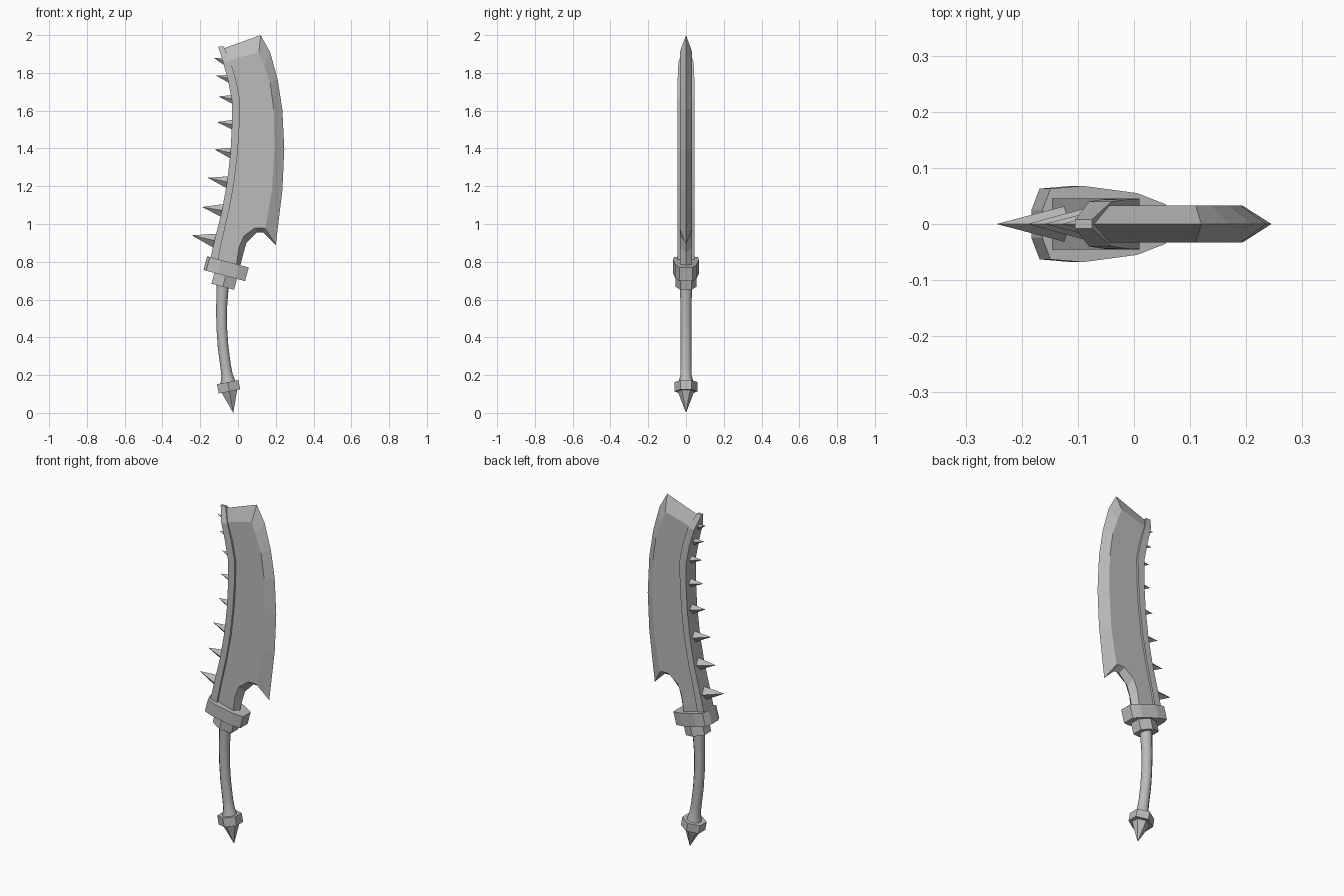
import bpy, bmesh, math
from mathutils import Vector, Matrix

cube = bpy.data.objects.get("Cube")
if cube:
    bpy.data.objects.remove(cube)

steel = bpy.data.materials.new("grey_steel")
steel.use_nodes = True
grey = (0.5, 0.5, 0.5, 1)
steel.diffuse_color = grey
steel.node_tree.nodes["Principled BSDF"].inputs["Base Color"].default_value = grey


def loft(name, rings, smooth=False):
    """Skin a list of equal-length rings and cap both ends."""
    bm = bmesh.new()
    rows = [[bm.verts.new(p) for p in ring] for ring in rings]
    n = len(rows[0])
    for a, b in zip(rows, rows[1:]):
        for i in range(n):
            j = (i + 1) % n
            bm.faces.new((a[i], a[j], b[j], b[i]))
    bm.faces.new(rows[0][::-1])
    bm.faces.new(rows[-1])
    bmesh.ops.remove_doubles(bm, verts=bm.verts, dist=1e-5)
    bmesh.ops.recalc_face_normals(bm, faces=bm.faces)
    mesh = bpy.data.meshes.new(name)
    bm.to_mesh(mesh)
    bm.free()
    mesh.materials.append(steel)
    obj = bpy.data.objects.new(name, mesh)
    bpy.context.collection.objects.link(obj)
    if smooth:
        bpy.ops.object.select_all(action='DESELECT')
        obj.select_set(True)
        bpy.context.view_layer.objects.active = obj
        bpy.ops.object.shade_smooth_by_angle(angle=math.radians(40))
    return obj


def block(name, half_plan, height, x, z, tilt):
    """Upright prism with a plan mirrored in y, tilted about the y axis."""
    plan = half_plan + [(px, -py) for px, py in reversed(half_plan) if py]
    place = Matrix.Translation((x, 0, z)) @ Matrix.Rotation(math.radians(tilt), 4, 'Y')
    rings = [[place @ Vector((px, py, s * height / 2)) for px, py in plan] for s in (-1, 1)]
    loft(name, rings)
    return rings


# Blade: (edge x, edge z, flat x, flat z) around the outline
outline = [
    (-.075, 1.93, -.055, 1.865), (.12, 2, .11, 1.91),            # top
    (.17, 1.91, .137, 1.84), (.21, 1.765, .17, 1.745),           # cutting edge
    (.235, 1.605, .19, 1.605), (.245, 1.395, .193, 1.395),
    (.235, 1.18, .18, 1.18), (.2, .89, .145, .975),
    (.135, .955, .13, .98), (.1, .955, .09, .98),                # notch
    (.045, .9, .03, .935), (.03, .85, .005, .875), (0, .73, -.015, .74),
    (-.13, .77, -.13, .77), (-.1, .92, -.1, .92),                # under the spine
    (-.035, 1.22, -.035, 1.22), (-.01, 1.525, -.01, 1.525),
    (-.01, 1.66, -.01, 1.66), (-.03, 1.77, -.03, 1.77),
]
thick = 0.033
loft("blade", [
    [(c, -thick, d) for a, b, c, d in outline],
    [(a, 0, b) for a, b, c, d in outline],
    [(c, thick, d) for a, b, c, d in outline],
])

# Spine: (back x, front x, z, half width)
spine = [
    (-.16, -.115, .76, .045), (-.125, -.085, .91, .045), (-.085, -.048, 1.07, .045),
    (-.058, -.02, 1.22, .045), (-.04, -.002, 1.375, .045), (-.032, .008, 1.525, .045),
    (-.033, .01, 1.66, .045), (-.055, -.012, 1.77, .044), (-.08, -.04, 1.86, .04),
    (-.105, -.075, 1.94, .008),
]
loft("spine", [[(l, -h, z), (r, -h, z), (r, h, z), (l, h, z)] for l, r, z, h in spine])

# Spikes along the spine, shrinking towards the top
tips = [(-.245, .94), (-.19, 1.09), (-.16, 1.245), (-.125, 1.395),
        (-.11, 1.54), (-.102, 1.675), (-.116, 1.785), (-.128, 1.88)]
for i, (tx, tz) in enumerate(tips):
    base = Vector((spine[i + 1][0] + .01, 0, spine[i + 1][2]))
    tip = Vector((tx, 0, tz))
    size = .04 - .003 * i
    up = (tip - base).normalized().cross(Vector((0, 1, 0))) * size
    side = Vector((0, size * .85, 0))
    loft(f"spine_spike_{i + 1}", [[base + up, base + side, base - up, base - side], [tip] * 4])

# Guard and collar
block("guard", [(-.115, .025), (-.1, .063), (-.04, .068), (.06, .055), (.113, .035)],
      .075, -.062, .763, 15)
block("collar", [(-.062, .03), (0, .055), (.062, .03)], .06, -.073, .697, 15)

# Grip: curved round handle, (x, z, radius)
path = [(-.079, .69, .034), (-.083, .63, .031), (-.087, .55, .029), (-.086, .45, .028),
        (-.079, .35, .028), (-.066, .25, .028), (-.058, .2, .03), (-.052, .15, .042)]
sides = 12
angles = [2 * math.pi * k / sides for k in range(sides)]
loft("grip", [[(x + r * math.cos(a), r * math.sin(a), z + .15 * r * math.cos(a)) for a in angles]
              for x, z, r in path], smooth=True)

# Pommel with end spike
hexagon = [(-.058, .03), (0, .061), (.058, .03)]
lower, upper = block("pommel", hexagon, .05, -.05, .138, -11)
centre = sum(lower, Vector()) / len(lower)
loft("pommel_spike", [[centre.lerp(p, .72) for p in lower], [Vector((-.025, 0, 0))] * len(lower)])
